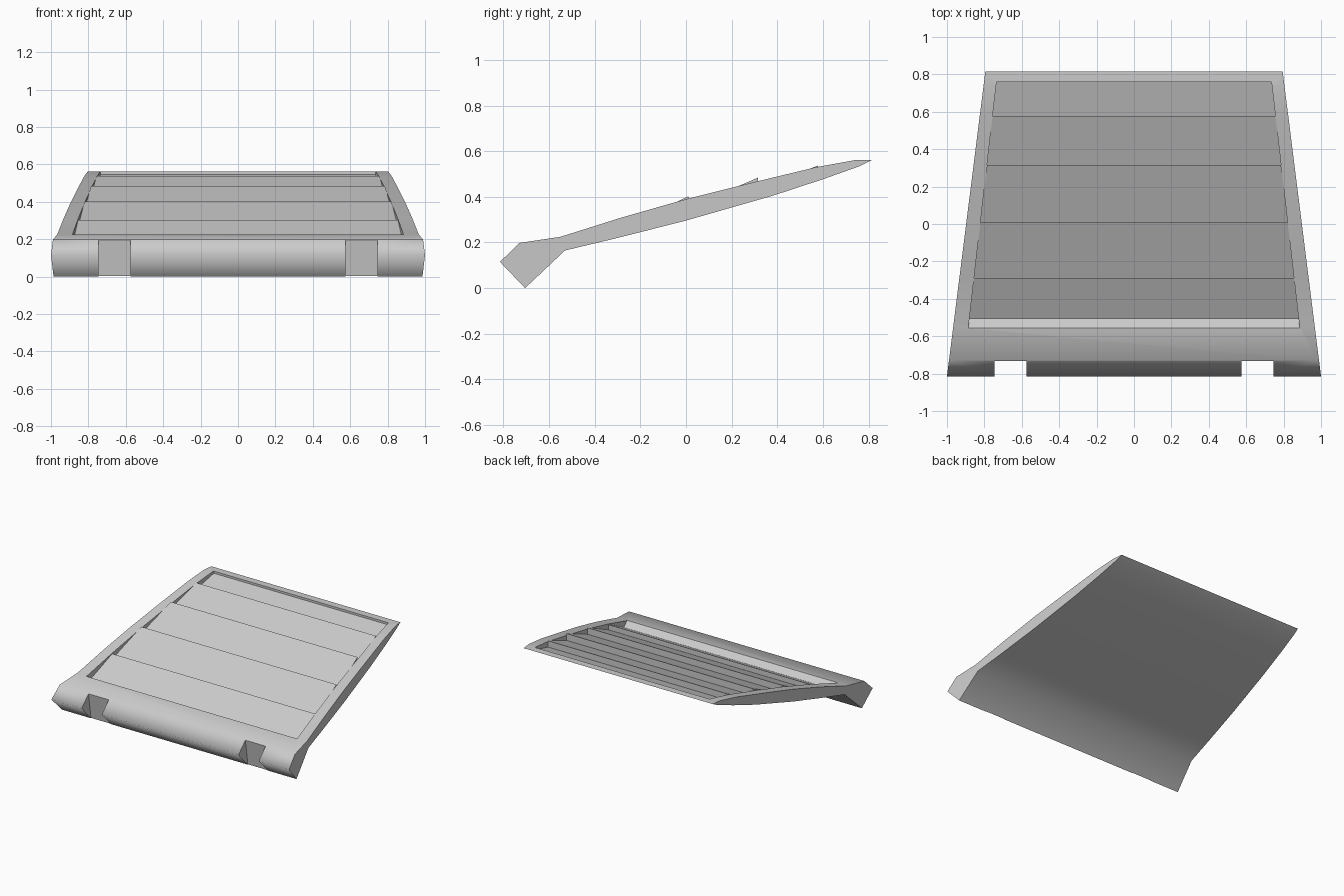
import bpy, bmesh, math

if "Cube" in bpy.data.objects:
    bpy.data.objects.remove(bpy.data.objects["Cube"])


def body_half(y):
    return 1.0 - (y + 0.815) * 0.205 / 1.63


def recess_half(y):
    return 0.885 - (y + 0.55) * 0.15 / 1.31


def prism(name, profile, left, right):
    """Solid from a (y, z) profile; left and right give the x limits at each y."""
    bm = bmesh.new()
    a = [bm.verts.new((left(y), y, z)) for y, z in profile]
    b = [bm.verts.new((right(y), y, z)) for y, z in profile]
    bm.faces.new(a)
    bm.faces.new(b[::-1])
    n = len(profile)
    for i in range(n):
        j = (i + 1) % n
        bm.faces.new((a[j], a[i], b[i], b[j]))
    # sides are ruled but planar since width is linear in y
    bmesh.ops.recalc_face_normals(bm, faces=bm.faces)
    me = bpy.data.meshes.new(name)
    bm.to_mesh(me)
    bm.free()
    ob = bpy.data.objects.new(name, me)
    bpy.context.collection.objects.link(ob)
    return ob


def tapered(name, profile, half):
    return prism(name, profile, lambda y: -half(y), half)


def cut(ob, cutter):
    mod = ob.modifiers.new("cut", 'BOOLEAN')
    mod.operation = 'DIFFERENCE'
    mod.solver = 'EXACT'
    mod.object = cutter
    cutter.hide_render = True
    bpy.context.view_layer.objects.active = ob
    bpy.ops.object.modifier_apply(modifier=mod.name)
    bpy.data.objects.remove(cutter)


# Curved panel with thick front lip
frame = tapered("panel_frame", [
    (-0.815, 0.115), (-0.73, 0.198), (-0.55, 0.225), (-0.28, 0.31), (0, 0.39),
    (0.30, 0.465), (0.57, 0.53), (0.74, 0.561), (0.815, 0.561),
    (0.76, 0.534), (0.60, 0.477), (0.38, 0.405), (0, 0.296), (-0.30, 0.22),
    (-0.53, 0.165), (-0.705, 0.0)], body_half)

# Louvre layout: y, foot height of the slat starting there, top of the slat ending there
steps = [(-0.505, 0.192, 0), (-0.29, 0.262, 0.302), (0.01, 0.352, 0.402),
         (0.315, 0.432, 0.484), (0.578, 0.489, 0.537), (0.76, 0.547, 0.545)]

# Recess for the louvres
floor = [(y, low - 0.008) for y, low, top in steps]
cut(frame, tapered("recess_cutter",
                   floor + [(0.76, 0.8), (-0.70, 0.8), (-0.70, 0.334)], recess_half))

# Two hinge notches in the front lip
for s in (-1, 1):
    cut(frame, prism("notch_cutter", [(-0.748, 0.3), (-0.688, -0.1), (-1, -0.1), (-1, 0.3)],
                     lambda y: s * 0.66 - 0.085, lambda y: s * 0.66 + 0.085))

# Smooth shading along the panel, sharp at real corners, rounded nose
bm = bmesh.new()
bm.from_mesh(frame.data)
for f in bm.faces:
    f.smooth = True
for e in bm.edges:
    y = (e.verts[0].co.y + e.verts[1].co.y) / 2
    nose = y < -0.78 and e.calc_length() > 0.2
    e.smooth = nose or e.calc_face_angle(math.pi) < math.radians(40)
bm.to_mesh(frame.data)
bm.free()

# Overlapping louvre slats
for i in range(len(steps) - 1):
    (y0, low0, _), (y1, low1, top) = steps[i], steps[i + 1]
    tapered(f"louvre_slat_{i + 1}",
            [(y0, low0), (y1, top), (y1, low1 - 0.012), (y0, low0 - 0.012)], recess_half)
